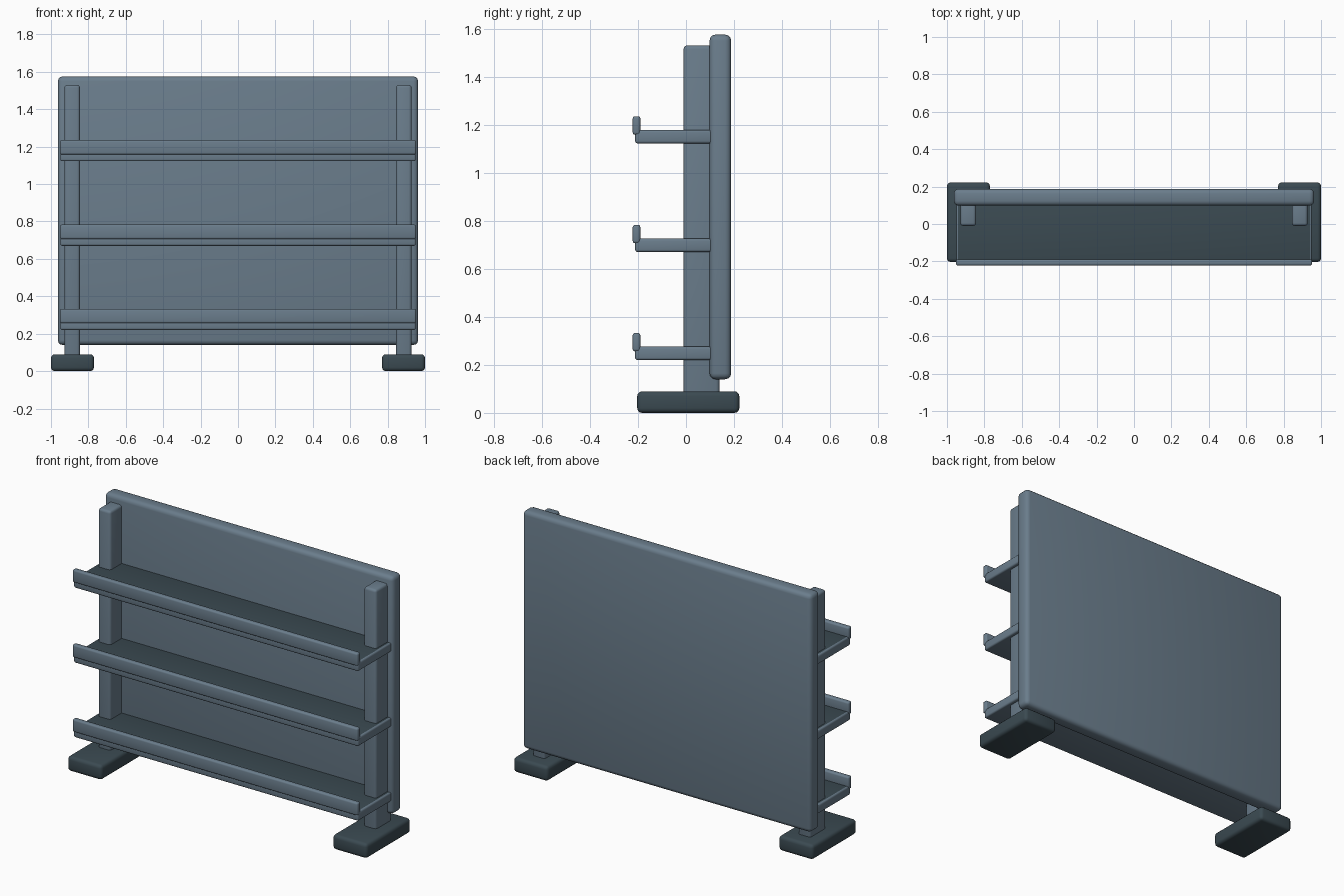
import bpy
import bmesh

if "Cube" in bpy.data.objects:
    bpy.data.objects.remove(bpy.data.objects["Cube"])


def material(name, rgb):
    m = bpy.data.materials.new(name)
    m.diffuse_color = (*rgb, 1)
    m.use_nodes = True
    m.node_tree.nodes["Principled BSDF"].inputs["Base Color"].default_value = m.diffuse_color
    return m


steel = material("steel blue", (0.145, 0.205, 0.262))
slate = material("dark slate", (0.043, 0.068, 0.083))


def box(name, x, y, z, bevel, mats, segments=3, dark_top=False):
    """Rounded box between the (min, max) pairs x, y and z."""
    bm = bmesh.new()
    bmesh.ops.create_cube(bm, size=1)
    for v in bm.verts:
        for i, (lo, hi) in enumerate((x, y, z)):
            v.co[i] = lo if v.co[i] < 0 else hi
    bmesh.ops.bevel(bm, geom=bm.edges[:], offset=bevel, segments=segments,
                    profile=0.5, affect='EDGES', clamp_overlap=True)
    bm.normal_update()
    if dark_top:
        for f in bm.faces:
            f.material_index = 1 if f.normal.z > 0.99 else 0
    me = bpy.data.meshes.new(name)
    bm.to_mesh(me)
    bm.free()
    for m in mats:
        me.materials.append(m)
    ob = bpy.data.objects.new(name, me)
    bpy.context.collection.objects.link(ob)
    bpy.context.view_layer.objects.active = ob
    ob.select_set(True)
    bpy.ops.object.shade_smooth_by_angle()
    ob.select_set(False)
    return ob


# Back panel
box("back_panel", (-0.963, 0.963), (0.098, 0.188), (0.14, 1.575), 0.025, [steel])

# Feet and posts, both sides
for side, s in (("left", -1), ("right", 1)):
    box(side + "_foot", sorted((s * 0.77, s)), (-0.203, 0.222), (0, 0.09),
        0.02, [slate])
    box(side + "_post", sorted((s * 0.845, s * 0.928)), (-0.01, 0.14),
        (0.004, 1.53), 0.015, [steel])

# Three shelves with dark tops, each with a front lip
for i, z in enumerate((0.22, 0.67, 1.122), 1):
    box(f"shelf_{i}", (-0.95, 0.95), (-0.212, 0.12), (z, z + 0.056),
        0.01, [steel, slate], dark_top=True)
    box(f"shelf_lip_{i}", (-0.952, 0.952), (-0.222, -0.19),
        (z + 0.036, z + 0.113), 0.01, [steel])
